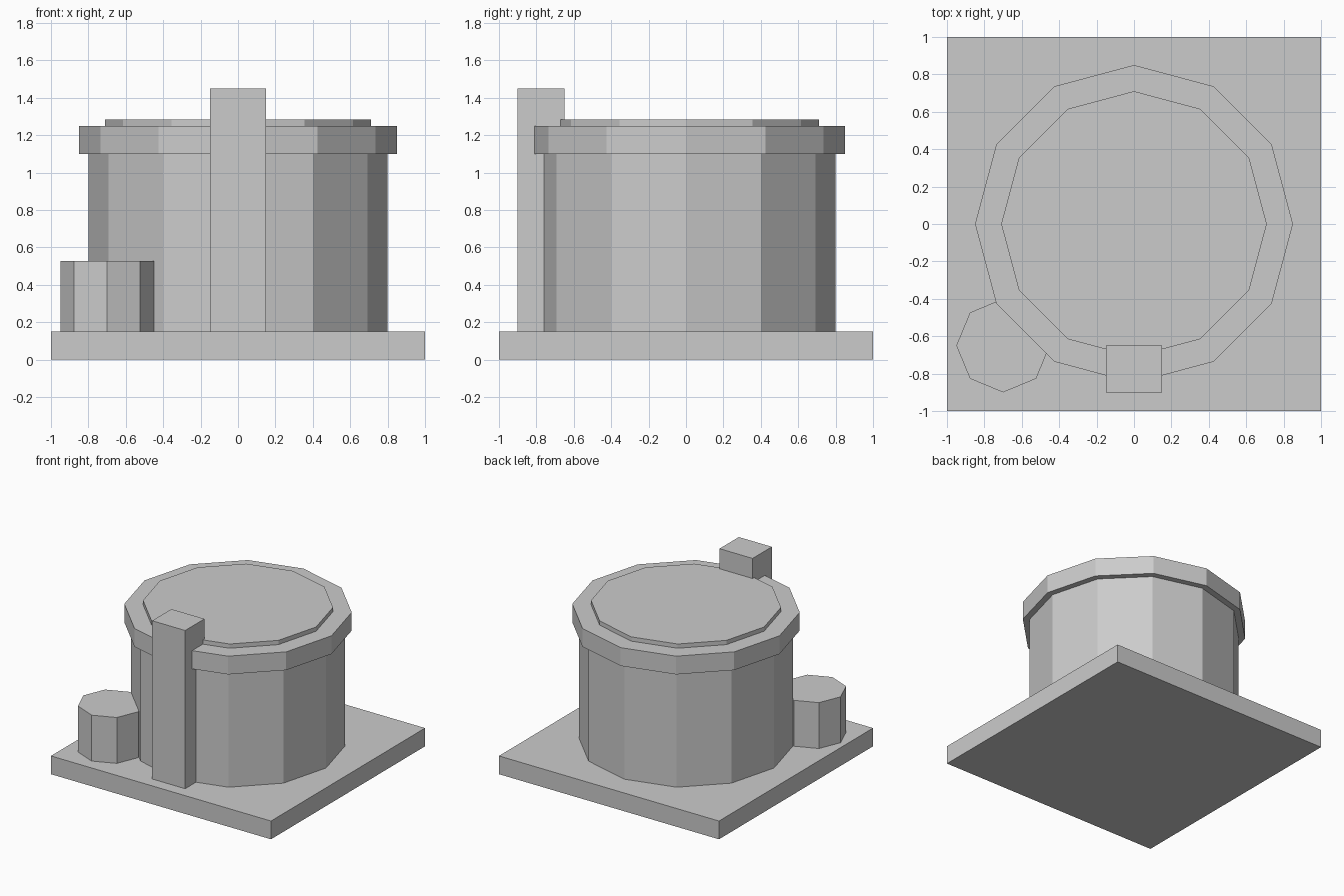
import bpy
from math import pi

if "Cube" in bpy.data.objects:
    bpy.data.objects.remove(bpy.data.objects["Cube"])


def box(name, x, y, z):
    # Each argument is a (min, max) range
    centre = [(r[0] + r[1]) / 2 for r in (x, y, z)]
    bpy.ops.mesh.primitive_cube_add(size=1, location=centre)
    ob = bpy.context.object
    ob.name = name
    ob.scale = [r[1] - r[0] for r in (x, y, z)]
    bpy.ops.object.transform_apply(location=False, rotation=False, scale=True)
    return ob


def prism(name, sides, radius, z0, z1, x=0, y=0):
    # Regular prism, with corners on the x and y axes
    bpy.ops.mesh.primitive_cylinder_add(vertices=sides, radius=radius, depth=z1 - z0,
                                        location=(x, y, (z0 + z1) / 2))
    ob = bpy.context.object
    ob.name = name
    return ob


# Square ground slab
box("base_slab", (-1, 1), (-1, 1), (0, 0.15))

# Twelve-sided tank with overhanging rim and thin lid
prism("tank_body", 12, 0.80, 0.15, 1.10)
prism("tank_rim", 12, 0.85, 1.10, 1.25)
prism("tank_lid", 12, 0.71, 1.25, 1.285)

# Tall post standing at the front
box("front_post", (-0.15, 0.15), (-0.90, -0.65), (0.15, 1.45))

# Small eight-sided barrel at the front left corner
prism("side_barrel", 8, 0.25, 0.15, 0.527, x=-0.70, y=-0.65)
